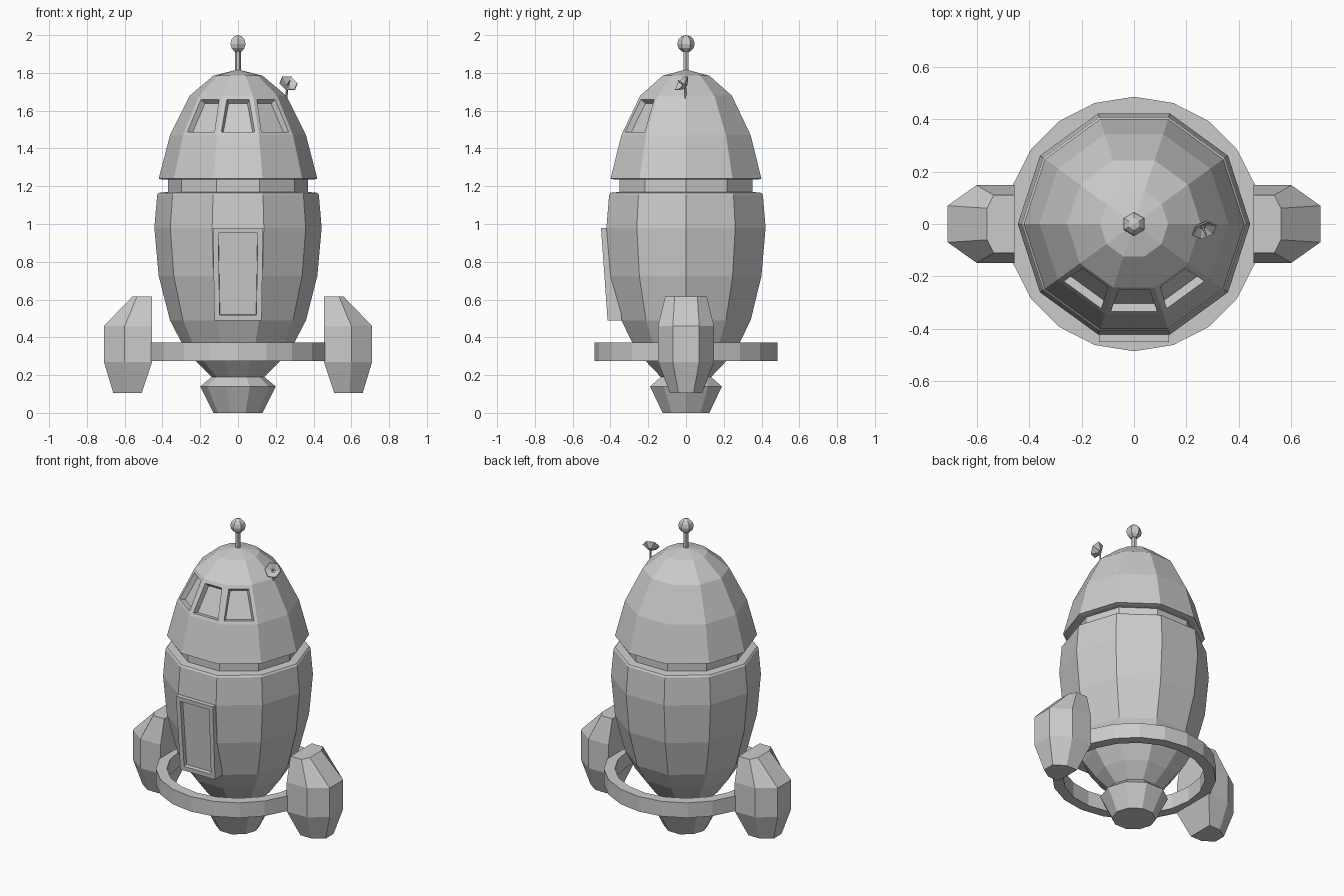
import bpy, bmesh, math
from mathutils import Vector, Matrix

if "Cube" in bpy.data.objects:
    bpy.data.objects.remove(bpy.data.objects["Cube"])


def finish(name, bm, recalc=True):
    if recalc:
        bmesh.ops.recalc_face_normals(bm, faces=bm.faces[:])
    mesh = bpy.data.meshes.new(name)
    bm.to_mesh(mesh)
    bm.free()
    ob = bpy.data.objects.new(name, mesh)
    bpy.context.collection.objects.link(ob)
    return ob


def bridge(bm, a, b):
    n = len(a)
    for i in range(n):
        bm.faces.new((a[i], a[(i + 1) % n], b[(i + 1) % n], b[i]))


def loft(sections, closed=False):
    """Skin a list of point loops; cap the ends or join last to first."""
    bm = bmesh.new()
    loops = [[bm.verts.new(p) for p in s] for s in sections]
    for a, b in zip(loops, loops[1:]):
        bridge(bm, a, b)
    if closed:
        bridge(bm, loops[-1], loops[0])
    else:
        bm.faces.new(loops[0])
        bm.faces.new(loops[-1])
    bmesh.ops.recalc_face_normals(bm, faces=bm.faces[:])
    return bm


def lathe(profile, sides=10, closed=False):
    turn = [2 * math.pi * i / sides for i in range(sides)]
    return loft([[(r * math.cos(t), r * math.sin(t), z) for t in turn]
                 for r, z in profile], closed)


def rod(name, a, b, radius, sides=6):
    a, b = Vector(a), Vector(b)
    bm = lathe([(radius, 0), (radius, (b - a).length)], sides)
    rot = (b - a).to_track_quat('Z', 'Y').to_matrix().to_4x4()
    bm.transform(Matrix.Translation(a) @ rot)
    return finish(name, bm)


# Hull with the recessed neck on top
finish("hull", lathe([(.13, .18), (.225, .275), (.30, .375), (.36, .49), (.42, .725),
                      (.443, .98), (.428, 1.155), (.42, 1.165), (.37, 1.17)]))
finish("neck", lathe([(.37, 1.15), (.37, 1.25)]))

# Nose with three recessed windows
bm = lathe([(.40, 1.235), (.42, 1.24), (.36, 1.47), (.255, 1.68), (.13, 1.785), (.012, 1.815)])
panes = [f for f in bm.faces
         if 1.5 < f.calc_center_median().z < 1.65 and f.calc_center_median().y < -.15]
bmesh.ops.inset_individual(bm, faces=panes, thickness=.03)
bmesh.ops.inset_individual(bm, faces=panes, thickness=.014, depth=-.03)
finish("nose", bm, False)

# Engine nozzle
finish("nozzle", lathe([(.13, 0), (.2, .14), (.14, .19)]))

# Door slab with a recessed panel
bm = loft([[(-.125, -.415, .49), (.125, -.415, .49), (.125, -.34, .49), (-.125, -.34, .49)],
           [(-.133, -.45, .98), (.133, -.45, .98), (.133, -.39, .98), (-.133, -.39, .98)]])
front = [min(bm.faces, key=lambda f: f.calc_center_median().y)]
bmesh.ops.inset_individual(bm, faces=front, thickness=.04)
bmesh.ops.inset_individual(bm, faces=front, thickness=.002, depth=-.025)
finish("door", bm, False)

# Support ring
finish("ring", lathe([(.42, .275), (.485, .275), (.485, .373), (.42, .373)], 20, True))

# Side boosters: flat on the inside, chamfered on the outside
for side, label in ((1, "right"), (-1, "left")):
    levels = [(.105, .51, .59, .66, .085, .04), (.27, .455, .6, .71, .148, .07),
              (.46, .455, .6, .71, .148, .07), (.615, .455, .535, .56, .11, .06)]
    finish(label + "_booster", loft([
        [(side * x, y, z) for x, y in
         ((a, -w), (b, -w), (c, -v), (c, v), (b, w), (a, w))]
        for z, a, b, c, w, v in levels]))

# Antenna mast and ball
rod("antenna_mast", (0, 0, 1.79), (0, 0, 1.93), .016)
bm = bmesh.new()
bmesh.ops.create_uvsphere(bm, u_segments=6, v_segments=6, radius=.046,
                          matrix=Matrix.Translation((0, 0, 1.954)))
finish("antenna_ball", bm)

# Small dish on a stalk, aimed forwards and up
axis = Vector((.3, -.75, .6)).normalized()
base = Vector((.26, -.005, 1.73))
rod("dish_stalk", (.255, 0, 1.64), base, .006)
bm = lathe([(.015, -.004), (.052, .024), (.048, .028), (.012, .006)], 6)
bm.transform(Matrix.Translation(base) @ axis.to_track_quat('Z', 'Y').to_matrix().to_4x4())
finish("dish", bm)
rod("dish_feed", base, base + axis * .05, .004)
